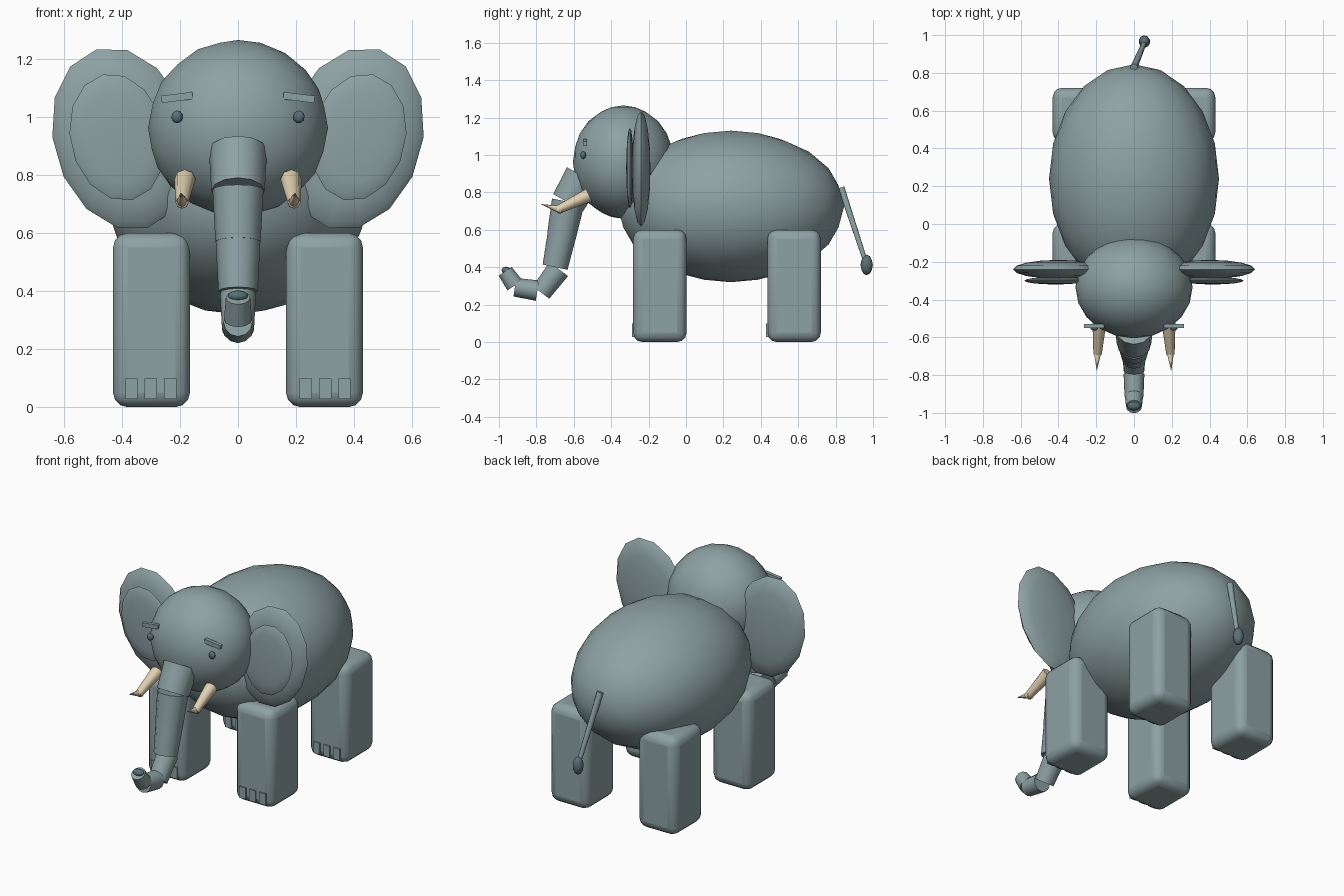
import bpy
from math import radians, pi
from mathutils import Vector

cube = bpy.data.objects.get("Cube")
if cube:
    bpy.data.objects.remove(cube, do_unlink=True)


def material(name, rgb):
    m = bpy.data.materials.new(name)
    m.use_nodes = True
    m.diffuse_color = (*rgb, 1)
    m.node_tree.nodes["Principled BSDF"].inputs["Base Color"].default_value = (*rgb, 1)
    return m


SKIN = material("grey skin", (0.27, 0.36, 0.37))
DARK = material("dark grey", (0.10, 0.16, 0.18))
IVORY = material("ivory", (0.76, 0.64, 0.44))


def finish(name, mat, angle=40):
    ob = bpy.context.object
    ob.name = name
    ob.data.materials.append(mat)
    bpy.ops.object.select_all(action="DESELECT")
    ob.select_set(True)
    bpy.ops.object.transform_apply(location=False, rotation=False, scale=True)
    bpy.ops.object.shade_smooth_by_angle(angle=radians(angle))
    return ob


def ball(name, centre, radii, mat, detail=3):
    bpy.ops.mesh.primitive_ico_sphere_add(subdivisions=detail, radius=1, location=centre)
    bpy.context.object.scale = radii
    return finish(name, mat, 60)


def disc(name, centre, width, depth, height, tilt):
    # flattened sphere whose poles point to the front and back
    bpy.ops.mesh.primitive_uv_sphere_add(segments=14, ring_count=8, radius=1, location=centre)
    ob = bpy.context.object
    ob.rotation_euler.x = pi / 2
    bpy.ops.object.transform_apply(location=False, rotation=True, scale=False)
    ob.scale = (width, depth, height)
    finish(name, SKIN, 50)
    ob.rotation_euler.y = tilt


def box(name, centre, size, mat, bevel=0, tilt=0):
    bpy.ops.mesh.primitive_cube_add(size=1, location=centre)
    ob = bpy.context.object
    ob.scale = size
    finish(name, mat)
    ob.rotation_euler.y = tilt
    if bevel:
        mod = ob.modifiers.new("rounding", "BEVEL")
        mod.width, mod.segments = bevel, 3


def rod(name, start, end, r1, r2, mat, sides=12):
    a, b = Vector(start), Vector(end)
    bpy.ops.mesh.primitive_cone_add(vertices=sides, radius1=r1, radius2=r2,
                                    depth=(b - a).length, location=(a + b) / 2)
    bpy.context.object.rotation_euler = (b - a).to_track_quat("Z", "Y").to_euler()
    finish(name, mat, 50)


# body and head
ball("body", (0, 0.24, 0.725), (0.45, 0.605, 0.405), SKIN)
ball("head", (0, -0.335, 0.962), (0.31, 0.27, 0.303), SKIN)

# trunk: overlapping straight sections, each as (y, z) start, end and radii
sections = [
    ((-0.55, 0.885), (-0.63, 0.745), 0.1, 0.092),
    ((-0.63, 0.75), (-0.665, 0.57), 0.088, 0.078),
    ((-0.66, 0.59), (-0.70, 0.40), 0.078, 0.068),
    ((-0.68, 0.39), (-0.775, 0.265), 0.062, 0.055),
    ((-0.795, 0.275), (-0.915, 0.293), 0.055, 0.05),
    ((-0.915, 0.303), (-0.967, 0.378), 0.048, 0.042),
]
for i, (a, b, r1, r2) in enumerate(sections, 1):
    rod(f"trunk_section_{i}", (0, *a), (0, *b), r1, r2, SKIN)
ball("trunk_tip", (0, -0.962, 0.383), (0.036, 0.025, 0.02), DARK, 2)

# paired parts
for side, s in (("left", 1), ("right", -1)):
    disc(f"{side}_ear", (0.4 * s, -0.24, 0.925), 0.235, 0.05, 0.32, radians(16) * s)
    disc(f"{side}_inner_ear", (0.415 * s, -0.3, 0.93), 0.163, 0.02, 0.222, radians(13) * s)
    ball(f"{side}_eye", (0.21 * s, -0.55, 1.0), (0.02, 0.015, 0.022), DARK, 2)
    box(f"{side}_brow", (0.21 * s, -0.54, 1.067), (0.108, 0.022, 0.025), SKIN,
        tilt=radians(7) * s)

    # tusks: a thick base and a tip that turns upward
    rod(f"{side}_tusk_base", (0.183 * s, -0.52, 0.785), (0.193 * s, -0.69, 0.705),
        0.037, 0.022, IVORY, 8)
    rod(f"{side}_tusk_tip", (0.192 * s, -0.665, 0.705), (0.197 * s, -0.775, 0.737),
        0.022, 0.001, IVORY, 8)

    # legs with three toes each
    for place, y in (("front", -0.14), ("back", 0.578)):
        box(f"{side}_{place}_leg", (0.298 * s, y, 0.3), (0.265, 0.286, 0.6), SKIN, 0.05)
        for t in (-1, 0, 1):
            box(f"{side}_{place}_toe_{t + 2}", ((0.3 + 0.067 * t) * s, y - 0.133, 0.063),
                (0.043, 0.034, 0.07), SKIN)

# tail
rod("tail", (0, 0.83, 0.825), (0.055, 0.96, 0.43), 0.019, 0.013, SKIN, 8)
ball("tail_tuft", (0.055, 0.966, 0.412), (0.03, 0.033, 0.055), DARK, 2)
